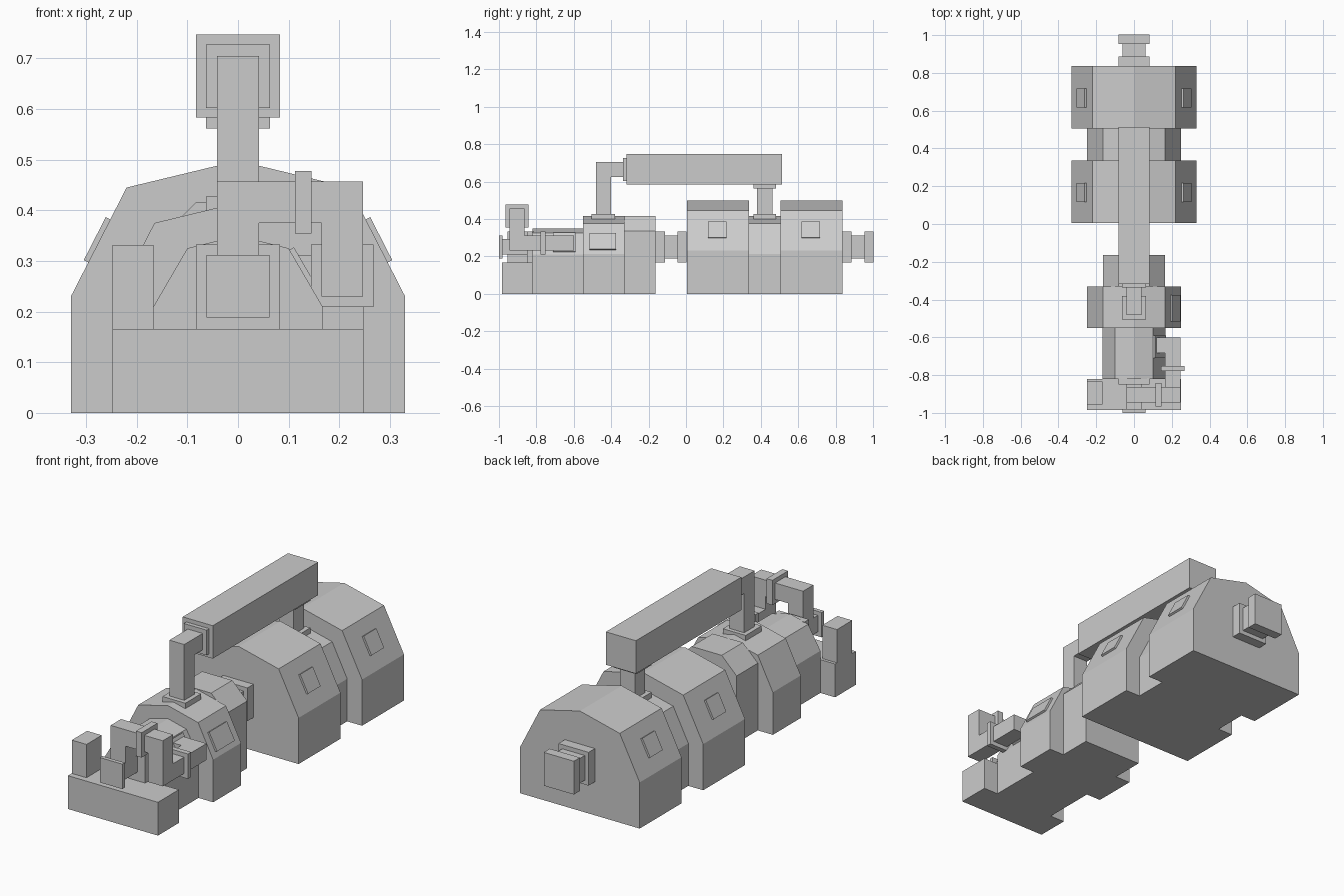
import bpy, bmesh
from mathutils import Vector

if "Cube" in bpy.data.objects:
    bpy.data.objects.remove(bpy.data.objects["Cube"])


def mesh_object(name, bm):
    bmesh.ops.recalc_face_normals(bm, faces=bm.faces[:])
    mesh = bpy.data.meshes.new(name)
    bm.to_mesh(mesh)
    bm.free()
    obj = bpy.data.objects.new(name, mesh)
    bpy.context.collection.objects.link(obj)
    return obj


def prism(name, outline, y0, y1):
    """Extrude an XZ outline along y."""
    bm = bmesh.new()
    face = bm.faces.new([bm.verts.new((x, y0, z)) for x, z in outline])
    ext = bmesh.ops.extrude_face_region(bm, geom=[face])
    verts = [v for v in ext["geom"] if isinstance(v, bmesh.types.BMVert)]
    bmesh.ops.translate(bm, verts=verts, vec=(0, y1 - y0, 0))
    return mesh_object(name, bm)


def box(name, x, y, z):
    return prism(name, [(x[0], z[0]), (x[1], z[0]), (x[1], z[1]), (x[0], z[1])], *y)


def casing(name, half, y0, y1):
    """Mirrored outline, listed from the base to the roof."""
    left = [(-x, z) for x, z in reversed(half) if x > 0]
    return prism(name, half + left, y0, y1)


def hatch(name, low, high, y, z, side=1, t=0.01):
    """Thin plate lying on the slanted wall running from low to high."""
    a, b = Vector(low), Vector(high)
    d = b - a
    n = Vector((d.y, -d.x)).normalized()
    p, q = [a + d * ((h - a.y) / d.y) for h in z]
    pts = [p - n * t, p + n * t, q + n * t, q - n * t]
    return prism(name, [(side * v.x, v.y) for v in pts], *y)


LARGE = [(0.33, 0), (0.33, 0.23), (0.22, 0.445), (0, 0.498)]
MEDIUM = [(0.248, 0), (0.248, 0.212), (0.165, 0.375), (0, 0.415)]
SMALL = [(0.167, 0), (0.167, 0.21), (0.10, 0.325), (0, 0.35)]
NECK = [(0.165, 0), (0.165, 0.335), (0.083, 0.416), (0, 0.416)]

# Casings from front to rear
box("front_base", (-0.248, 0.248), (-0.985, -0.82), (0, 0.166))
casing("front_small_casing", SMALL, -0.82, -0.55)
casing("front_medium_casing", MEDIUM, -0.55, -0.33)
casing("front_rear_casing", NECK, -0.33, -0.163)
casing("rear_large_casing_1", LARGE, 0.006, 0.336)
casing("rear_medium_casing", MEDIUM, 0.336, 0.506)
casing("rear_large_casing_2", LARGE, 0.506, 0.836)

# Shaft couplings: flange, neck, flange
for name, y in (("middle_coupling", -0.163), ("rear_coupling", 0.836)):
    for i, (r, a, b) in enumerate(((0.083, 0, 0.05), (0.062, 0.05, 0.118), (0.083, 0.118, 0.166))):
        box(f"{name}_{i}", (-r, r), (y + a, y + b), (0.25 - r, 0.25 + r))

# Wall hatches
for i, y in enumerate((0.117, 0.617)):
    for side in (1, -1):
        hatch(f"large_hatch_{i}_{side}", LARGE[1], LARGE[2], (y, y + 0.1), (0.297, 0.382), side)
hatch("medium_hatch", MEDIUM[1], MEDIUM[2], (-0.515, -0.375), (0.235, 0.32))
hatch("small_pipe_plate", SMALL[1], SMALL[2], (-0.71, -0.59), (0.222, 0.322))

# Overhead duct
box("duct_front_plinth", (-0.063, 0.063), (-0.505, -0.38), (0.39, 0.427))
box("duct_front_column", (-0.041, 0.041), (-0.482, -0.40), (0.40, 0.705))
box("duct_front_elbow", (-0.041, 0.041), (-0.41, -0.32), (0.623, 0.705))
box("duct_front_flange", (-0.063, 0.063), (-0.337, -0.317), (0.602, 0.727))
box("duct_main", (-0.083, 0.083), (-0.317, 0.513), (0.583, 0.747))
box("duct_rear_flange", (-0.063, 0.063), (0.36, 0.48), (0.562, 0.584))
box("duct_rear_column", (-0.041, 0.041), (0.38, 0.462), (0.40, 0.57))
box("duct_rear_plinth", (-0.063, 0.063), (0.36, 0.48), (0.39, 0.427))

# Front equipment on the base
box("control_box", (-0.248, -0.167), (-0.955, -0.835), (0.16, 0.332))
box("front_shaft_flange", (-0.083, 0.083), (-0.85, -0.815), (0.166, 0.333))
box("front_shaft", (-0.041, 0.041), (-0.985, -0.84), (0.21, 0.292))
box("front_plate", (-0.062, 0.062), (-1.0, -0.98), (0.188, 0.312))

# Crossover pipe
box("pipe_riser", (-0.041, 0.041), (-0.945, -0.863), (0.25, 0.457))
box("pipe_cross", (0.03, 0.247), (-0.945, -0.863), (0.375, 0.457))
box("pipe_cross_flange", (0.113, 0.145), (-0.966, -0.842), (0.354, 0.478))
box("pipe_drop", (0.165, 0.247), (-0.945, -0.863), (0.23, 0.40))
box("pipe_run", (0.165, 0.247), (-0.88, -0.60), (0.23, 0.312))
box("pipe_run_flange", (0.144, 0.268), (-0.778, -0.752), (0.209, 0.333))
box("pipe_inlet", (0.09, 0.18), (-0.682, -0.60), (0.23, 0.312))
